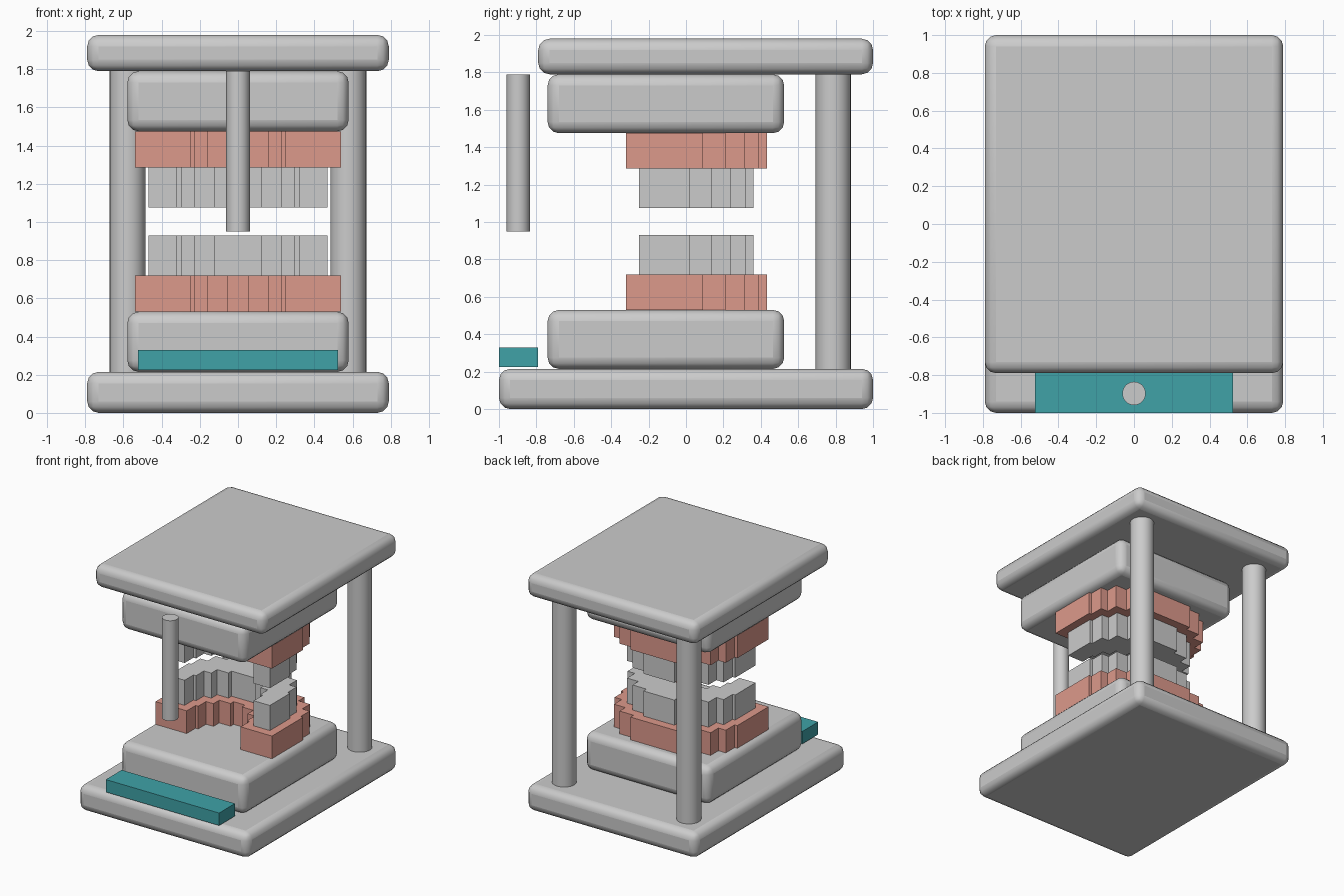
import bpy, math

if "Cube" in bpy.data.objects:
    bpy.data.objects.remove(bpy.data.objects["Cube"])

def paint(ob, name, col):
    m = bpy.data.materials.get(name) or bpy.data.materials.new(name)
    m.diffuse_color = col
    m.use_nodes = True
    m.node_tree.nodes["Principled BSDF"].inputs["Base Color"].default_value = m.diffuse_color
    ob.data.materials.append(m)

def box(name, x0, x1, y0, y1, z0, z1, bevel=0):
    bpy.ops.mesh.primitive_cube_add(size=1, location=((x0+x1)/2, (y0+y1)/2, (z0+z1)/2))
    ob = bpy.context.object
    ob.name = name
    ob.scale = (x1-x0, y1-y0, z1-z0)
    bpy.ops.object.transform_apply(location=False, rotation=False, scale=True)
    if bevel:
        b = ob.modifiers.new("round", 'BEVEL')
        b.width = bevel
        b.segments = 3
        bpy.ops.object.shade_smooth_by_angle(angle=math.radians(35))
    return ob

def rod(name, x, y, r, z0, z1):
    bpy.ops.mesh.primitive_cylinder_add(vertices=32, radius=r, depth=z1-z0, location=(x, y, (z0+z1)/2))
    bpy.context.object.name = name
    bpy.ops.object.shade_smooth_by_angle(angle=math.radians(35))

# frame plates and mounting blocks
box("base_plate", -.79, .79, -1, 1, 0, .215, .06)
box("top_plate", -.79, .79, -.79, 1, 1.79, 1.98, .06)
box("lower_mount", -.58, .58, -.74, .525, .215, .53, .06)
box("upper_mount", -.58, .58, -.74, .525, 1.475, 1.79, .06)

# rear posts, front pin and its rest
for s, n in ((-1, "left"), (1, "right")):
    rod(n + "_rear_post", s*.578, .787, .094, .2, 1.8)
rod("front_pin", 0, -.897, .062, .95, 1.79)
paint(box("pin_rest", -.525, .525, -1, -.79, .225, .33), "teal", (.05, .36, .39, 1))

# dental arches: ten blocks each, gum blocks wider than the teeth
for jaw, g0, g1, t0, t1 in (("lower", .53, .72, .72, .93), ("upper", 1.285, 1.475, 1.075, 1.285)):
    for i in range(10):
        a = math.radians(20*i)
        x, y = .395*math.cos(a), -.115 + .345*math.sin(a)
        box(f"{jaw}_tooth_{i}", x-.075, x+.075, y-.135, y+.135, t0, t1)
        gum = box(f"{jaw}_gum_{i}", x-.145, x+.145, y-.207, y+.207, g0, g1)
        paint(gum, "gum_pink", (.72, .32, .26, 1))
